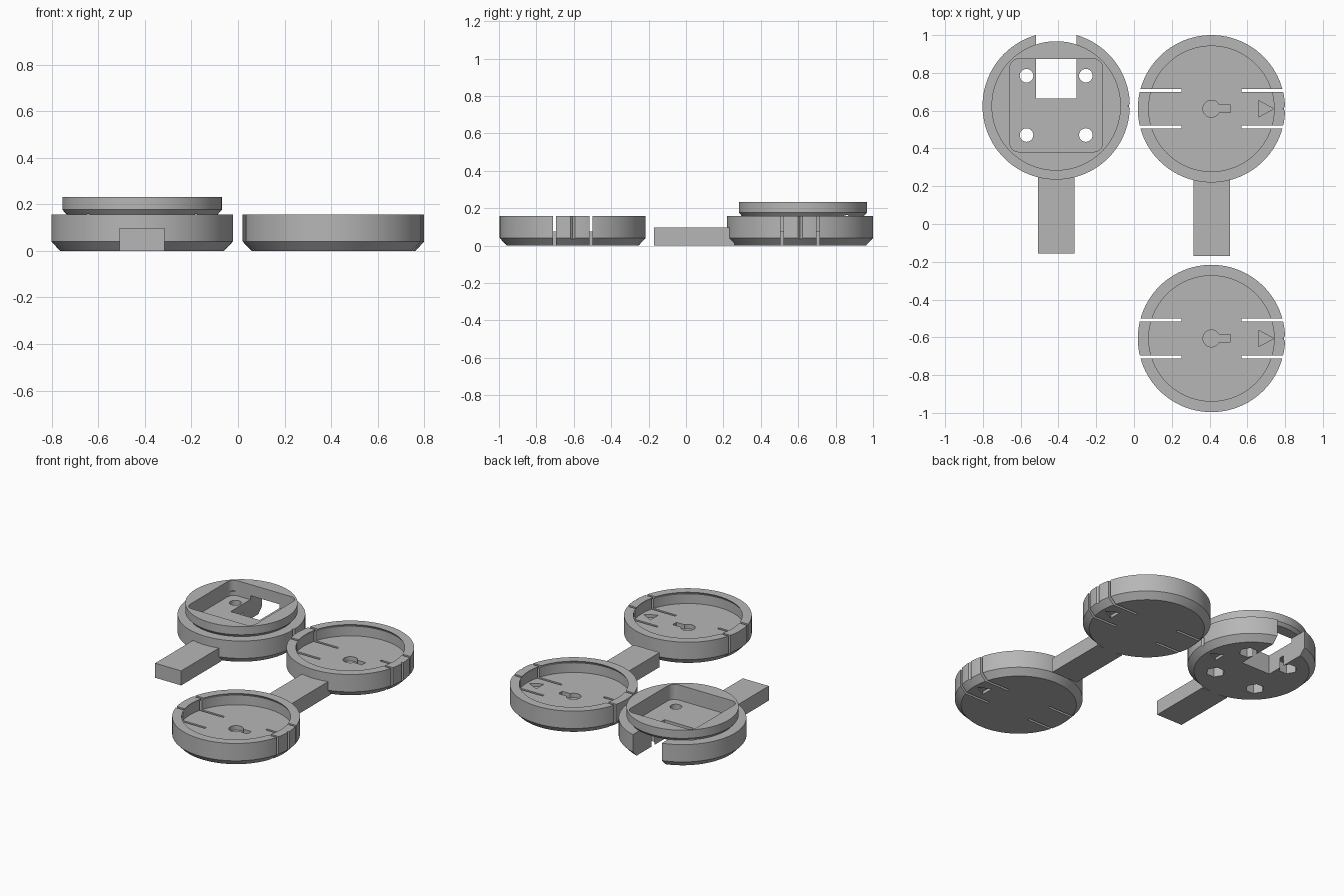
import bpy
import bmesh
from math import cos, sin, tau, radians

if "Cube" in bpy.data.objects:
    bpy.data.objects.remove(bpy.data.objects["Cube"])

grey = bpy.data.materials.new("grey_plastic")
grey.use_nodes = True
GREY = (0.47, 0.47, 0.47, 1)
grey.diffuse_color = GREY
grey.node_tree.nodes["Principled BSDF"].inputs["Base Color"].default_value = GREY


def finish(name, bm):
    bmesh.ops.recalc_face_normals(bm, faces=bm.faces)
    mesh = bpy.data.meshes.new(name)
    bm.to_mesh(mesh)
    bm.free()
    mesh.materials.append(grey)
    obj = bpy.data.objects.new(name, mesh)
    bpy.context.collection.objects.link(obj)
    return obj


def prism(name, outline, z0, z1):
    bm = bmesh.new()
    face = bm.faces.new([bm.verts.new((x, y, z0)) for x, y in outline])
    new = bmesh.ops.extrude_face_region(bm, geom=[face])["geom"]
    top = [v for v in new if isinstance(v, bmesh.types.BMVert)]
    bmesh.ops.translate(bm, verts=top, vec=(0, 0, z1 - z0))
    return finish(name, bm)


def box(name, x0, x1, y0, y1, z0, z1):
    return prism(name, [(x0, y0), (x1, y0), (x1, y1), (x0, y1)], z0, z1)


def arc(cx, cy, r, n, start=0, sweep=tau, closed=False):
    steps = n - 1 if closed else n
    return [(cx + r * cos(start + sweep * i / steps),
             cy + r * sin(start + sweep * i / steps)) for i in range(n)]


def lathe(name, profile, cx, cy, n=96):
    """Stack rings from an (r, z) profile and cap both ends."""
    bm = bmesh.new()
    rings = [[bm.verts.new((x, y, z)) for x, y in arc(cx, cy, r, n)]
             for r, z in profile]
    for a, b in zip(rings, rings[1:]):
        for i in range(n):
            j = (i + 1) % n
            bm.faces.new((a[i], a[j], b[j], b[i]))
    bm.faces.new(rings[0])
    bm.faces.new(rings[-1])
    return finish(name, bm)


def carve(obj, cutters):
    for cutter in cutters:
        cutter.hide_render = True
        mod = obj.modifiers.new("cut", "BOOLEAN")
        mod.operation = "DIFFERENCE"
        mod.solver = "EXACT"
        mod.object = cutter
        bpy.context.view_layer.objects.active = obj
        bpy.ops.object.modifier_apply(modifier=mod.name)
        bpy.data.objects.remove(cutter)
    bpy.ops.object.select_all(action="DESELECT")
    obj.select_set(True)
    bpy.context.view_layer.objects.active = obj
    bpy.ops.object.shade_smooth_by_angle(angle=radians(30))


R, H = 0.39, 0.157
OUTER = [(0.352, 0), (R, 0.04), (R, H)]


def arrow(cx, cy, z0, z1):
    return prism("arrow_cut", [(cx + 0.25, cy - 0.043), (cx + 0.33, cy),
                               (cx + 0.25, cy + 0.043)], z0, z1)


def rim_notch(cx, cy):
    return prism("notch_cut", [(cx + R - 0.012, cy), (cx + R + 0.01, cy - 0.022),
                               (cx + R + 0.01, cy + 0.022)], 0.035, H + 0.02)


def cup(name, cx, cy):
    # Chamfered cup with an undercut snap rim
    floor = 0.075
    obj = lathe(name, OUTER + [(0.332, H), (0.345, 0.137), (0.345, floor)], cx, cy)
    cutters = [rim_notch(cx, cy), arrow(cx, cy, -0.02, 0.02),
               arrow(cx, cy, floor - 0.02, floor + 0.02)]
    # Slits that free the two snap tabs
    for sx in (-1, 1):
        for sy in (-1, 1):
            x0, x1 = sorted((cx + sx * 0.158, cx + sx * 0.42))
            y = cy + sy * 0.097
            cutters.append(box("slit_cut", x0, x1, y - 0.008, y + 0.008, -0.02, H + 0.02))
    # Keyhole recess in the floor
    keyhole = arc(cx, cy, 0.045, 24, 0.46, tau - 0.92, True)
    keyhole += [(cx + 0.1, cy - 0.02), (cx + 0.1, cy + 0.02)]
    cutters.append(prism("keyhole_cut", keyhole, floor - 0.03, floor + 0.02))
    carve(obj, cutters)


def handle(name, cx, y0, cy):
    box(name, cx - 0.097, cx + 0.097, y0, cy - 0.35, 0, 0.098)


cup("back_cup", 0.41, 0.61)
cup("front_cup", 0.41, -0.606)
handle("cup_handle", 0.412, -0.17, 0.61)

# Plug with a snap flange on top
px, py = -0.412, 0.625
plug = lathe("plug", OUTER + [(0.325, H), (0.3425, 0.177), (0.3425, 0.232)], px, py)
handle("plug_handle", px, -0.155, py)

# Rounded square pocket
pocket = []
for k, (sx, sy) in enumerate([(1, 1), (-1, 1), (-1, -1), (1, -1)]):
    pocket += arc(px + sx * 0.198, py + 0.003 + sy * 0.198, 0.048, 8,
                  k * tau / 4, tau / 4, True)
cuts = [prism("pocket_cut", pocket, 0.13, 0.27),
        box("channel_cut", px - 0.108, px + 0.108, 0.665, 1.1, -0.02, H),
        rim_notch(px, py), arrow(px, py, -0.02, 0.02)]

# Screw holes with hexagonal nut recesses underneath
for sx in (-1, 1):
    for sy in (-1, 1):
        hx, hy = px + sx * 0.157, py + 0.003 + sy * 0.157
        cuts.append(prism("hole_cut", arc(hx, hy, 0.036, 24), -0.02, 0.2))
        cuts.append(prism("nut_cut", arc(hx, hy, 0.058, 6), -0.02, 0.07))
carve(plug, cuts)
